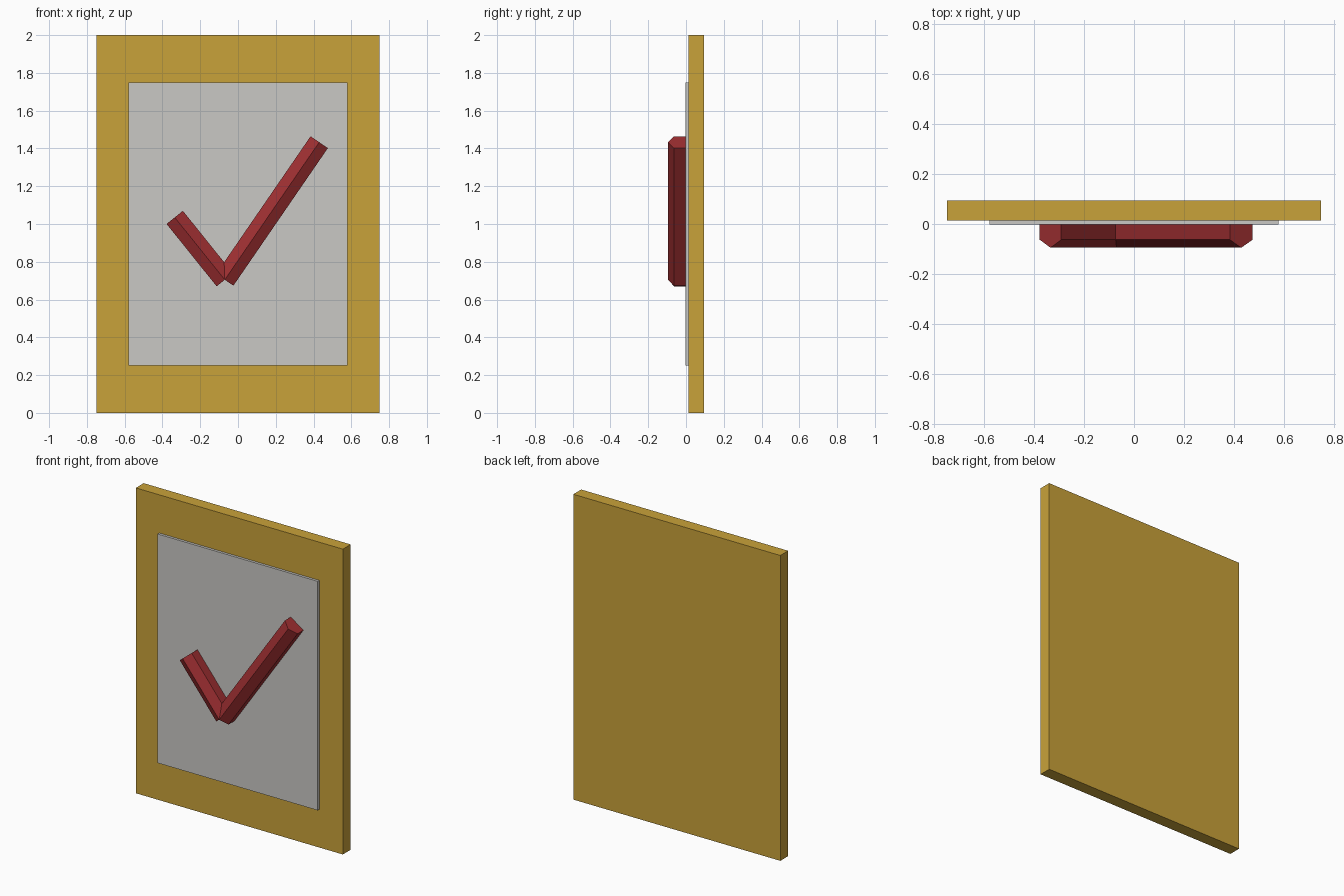
import bpy, bmesh, math
from mathutils import Vector

if "Cube" in bpy.data.objects:
    bpy.data.objects.remove(bpy.data.objects["Cube"])


def material(name, rgb):
    m = bpy.data.materials.new(name)
    m.diffuse_color = (*rgb, 1)
    m.use_nodes = True
    m.node_tree.nodes["Principled BSDF"].inputs["Base Color"].default_value = m.diffuse_color
    return m


gold = material("gold", (0.584, 0.361, 0.042))
grey = material("light grey", (0.59, 0.58, 0.555))
red = material("dark red", (0.342, 0.028, 0.031))


def finish(name, bm, mat):
    bmesh.ops.recalc_face_normals(bm, faces=bm.faces)
    me = bpy.data.meshes.new(name)
    bm.to_mesh(me)
    bm.free()
    me.materials.append(mat)
    ob = bpy.data.objects.new(name, me)
    bpy.context.collection.objects.link(ob)
    return ob


def box(name, lo, hi, mat):
    bm = bmesh.new()
    bmesh.ops.create_cube(bm, size=1)
    lo, hi = Vector(lo), Vector(hi)
    for v in bm.verts:
        v.co = Vector([l + (c + 0.5) * (h - l) for l, h, c in zip(lo, hi, v.co)])
    return finish(name, bm, mat)


def hex_bar(name, start, end, radius, mat):
    """Six-sided bar in the xz plane with one ridge facing the front."""
    a, b = Vector(start), Vector(end)
    front = Vector((0, -1, 0))
    side = (b - a).normalized().cross(front)
    bm = bmesh.new()
    rings = []
    for p in (a, b):
        rings.append([bm.verts.new(p + radius * (front * math.cos(t) + side * math.sin(t)))
                      for t in (i * math.pi / 3 for i in range(6))])
    for ring in rings:
        bm.faces.new(ring)
    for i in range(6):
        j = (i + 1) % 6
        bm.faces.new((rings[0][i], rings[0][j], rings[1][j], rings[1][i]))
    return finish(name, bm, mat)


# Backing board and the raised sheet on its front
box("board", (-0.75, 0.014, 0), (0.75, 0.095, 2), gold)
box("sheet", (-0.58, -0.003, 0.25), (0.58, 0.02, 1.75), grey)

# Tick made of two bars half sunk into the sheet
corner = (-0.07, -0.031, 0.705)
hex_bar("tick_short_arm", corner, (-0.335, -0.031, 1.035), 0.064, red)
hex_bar("tick_long_arm", corner, (0.43, -0.031, 1.433), 0.064, red)
